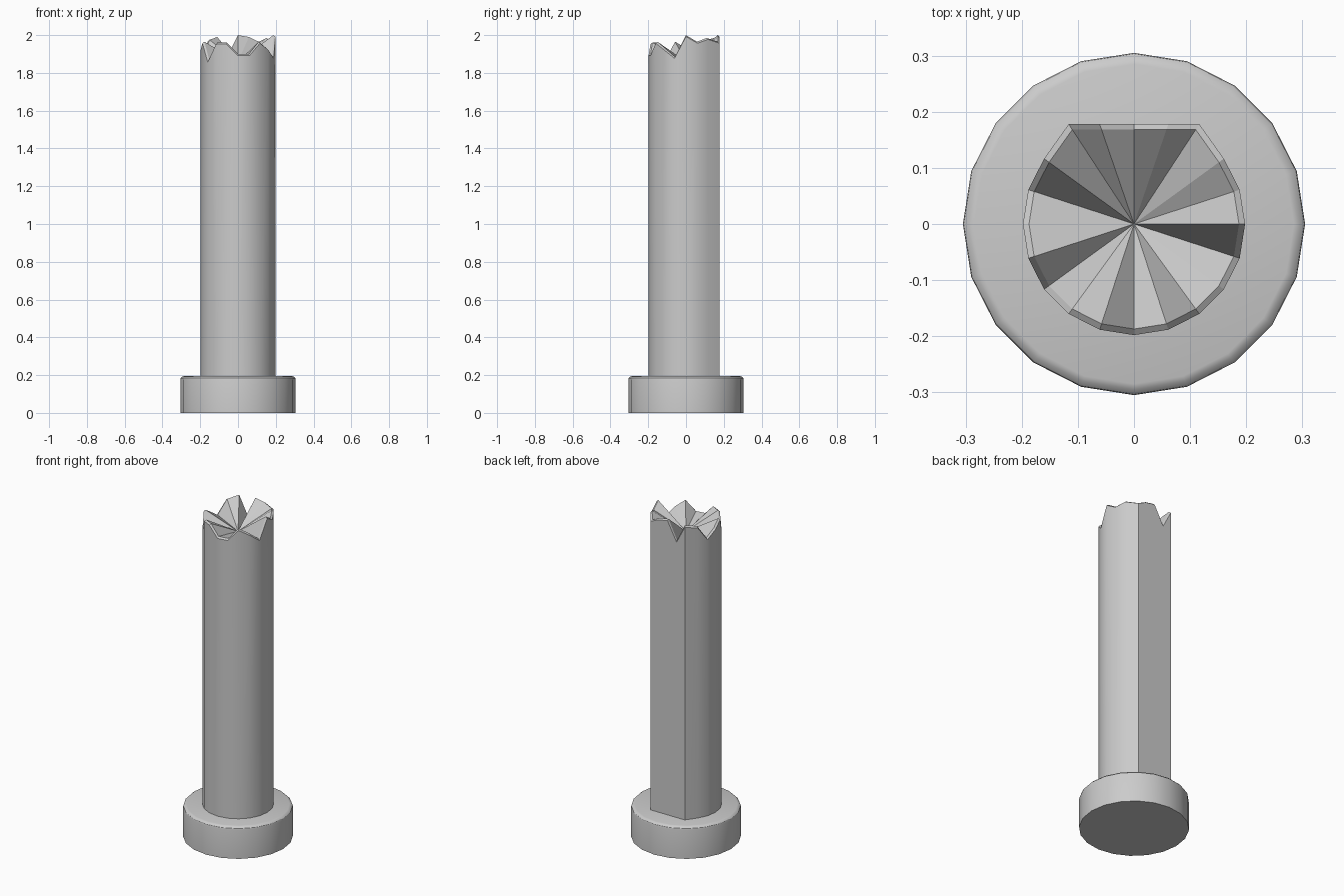
import bpy, bmesh, math

if "Cube" in bpy.data.objects:
    bpy.data.objects.remove(bpy.data.objects["Cube"])

SIDES = 20


def finish(name, bm):
    bmesh.ops.recalc_face_normals(bm, faces=bm.faces)
    me = bpy.data.meshes.new(name)
    bm.to_mesh(me)
    bm.free()
    ob = bpy.data.objects.new(name, me)
    bpy.context.collection.objects.link(ob)
    bpy.ops.object.select_all(action='DESELECT')
    ob.select_set(True)
    bpy.context.view_layer.objects.active = ob
    bpy.ops.object.shade_smooth_by_angle(angle=math.radians(30))
    return ob


def bridge(bm, a, b):
    n = len(a)
    for i in range(n):
        j = (i + 1) % n
        bm.faces.new((a[i], a[j], b[j], b[i]))


def circle(r, i):
    t = 2 * math.pi * i / SIDES
    return r * math.cos(t), r * math.sin(t)


# round base with softened top edge
bm = bmesh.new()
profile = [(0.305, 0), (0.305, 0.175), (0.303, 0.184), (0.295, 0.192), (0.285, 0.195)]
rings = [[bm.verts.new((*circle(r, i), z)) for i in range(SIDES)] for r, z in profile]
for a, b in zip(rings, rings[1:]):
    bridge(bm, a, b)
bm.faces.new(rings[0])
bm.faces.new(rings[-1])
finish("base", bm)

# broken shaft: flat back, jagged rim (heights go anticlockwise from +x)
rim = [2.0, 1.965, 1.985, 1.965, 1.99, 2.0, 1.885, 1.99, 1.975, 1.89,
       1.93, 1.965, 1.865, 1.96, 1.96, 1.90, 1.90, 1.965, 1.93, 1.885]


def outline(i, s):
    x, y = circle(0.198, i)
    if 3 <= i <= 7:
        y = 0.178
    return x * s, y * s


bm = bmesh.new()
low = [bm.verts.new((*outline(i, 1), 0.19)) for i in range(SIDES)]
outer = [bm.verts.new((*outline(i, 1), z - 0.008)) for i, z in enumerate(rim)]
inner = [bm.verts.new((*outline(i, 0.945), z)) for i, z in enumerate(rim)]
bridge(bm, low, outer)
bridge(bm, outer, inner)
centre = bm.verts.new((0, 0, 1.86))
for i in range(SIDES):
    bm.faces.new((inner[i], inner[(i + 1) % SIDES], centre))
bm.faces.new(low)
shaft = finish("broken_shaft", bm)

# the fractured top stays faceted
for p in shaft.data.polygons:
    if p.normal.z > 0.1:
        p.use_smooth = False
